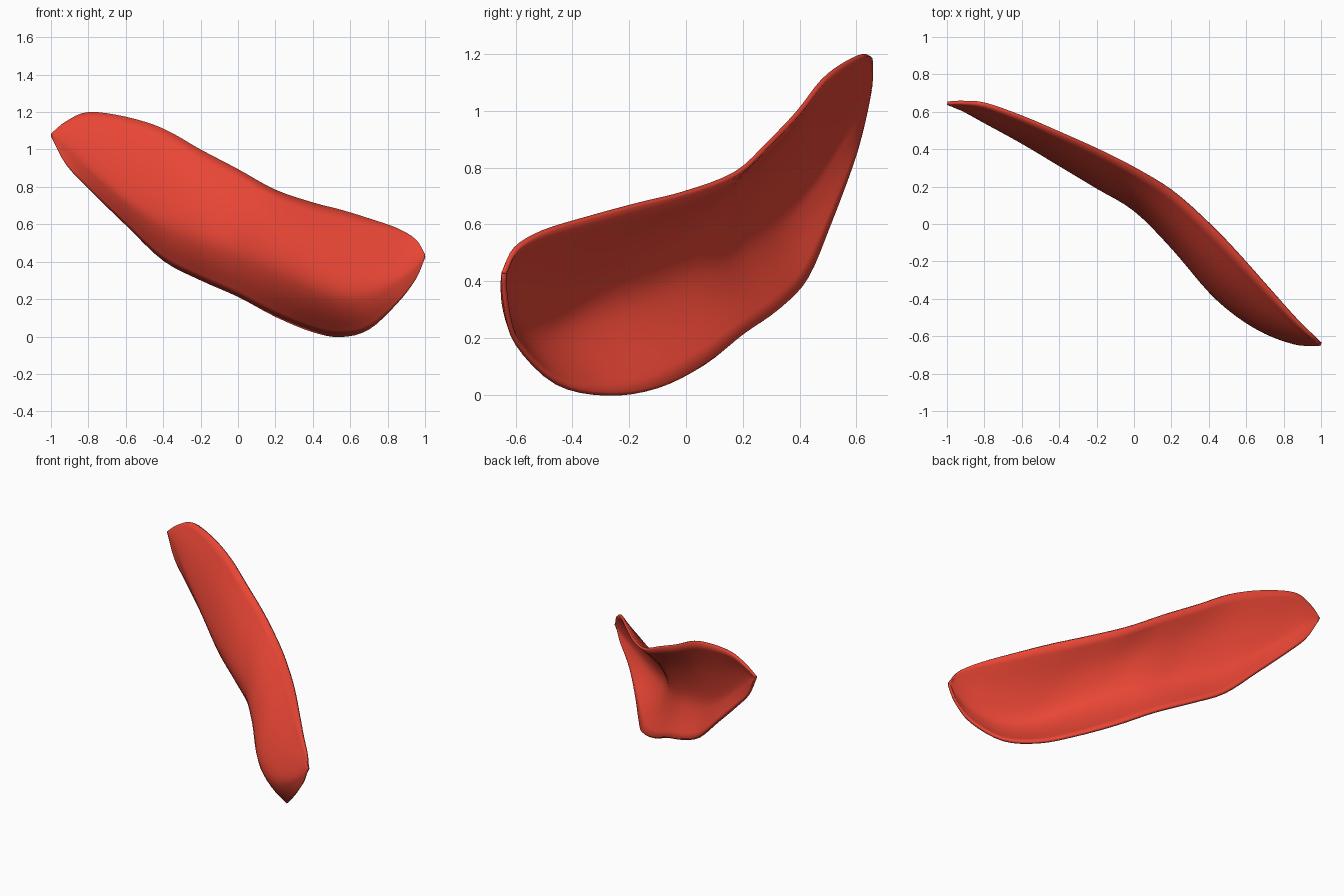
import bpy
from mathutils import Vector

if "Cube" in bpy.data.objects:
    bpy.data.objects.remove(bpy.data.objects["Cube"])

# Cross-sections along x: top edge (y, z), front bulge (y, z), bottom edge (y, z)
SECTIONS = [
    (-1.00, 0.640, 1.085, 0.637, 1.08, 0.639, 1.070),
    (-0.92, 0.643, 1.150, 0.605, 1.03, 0.605, 0.920),
    (-0.80, 0.633, 1.200, 0.540, 0.93, 0.570, 0.790),
    (-0.60, 0.563, 1.175, 0.430, 0.77, 0.500, 0.595),
    (-0.40, 0.478, 1.112, 0.310, 0.65, 0.420, 0.405),
    (-0.20, 0.390, 1.000, 0.190, 0.57, 0.325, 0.300),
    (0.00, 0.290, 0.895, 0.070, 0.49, 0.200, 0.212),
    (0.20, 0.170, 0.785, -0.130, 0.40, 0.065, 0.105),
    (0.40, -0.008, 0.717, -0.365, 0.31, -0.100, 0.023),
    (0.55, -0.165, 0.678, -0.495, 0.27, -0.280, -0.003),
    (0.70, -0.335, 0.632, -0.585, 0.28, -0.460, 0.037),
    (0.85, -0.505, 0.580, -0.640, 0.33, -0.600, 0.175),
    (0.95, -0.605, 0.520, -0.652, 0.385, -0.640, 0.305),
    (1.00, -0.645, 0.440, -0.650, 0.43, -0.650, 0.420),
]


def smooth_path(pts, steps):
    """Catmull-Rom curve through the points."""
    ext = [pts[0] * 2 - pts[1]] + pts + [pts[-1] * 2 - pts[-2]]
    out = []
    for a, b, c, d in zip(ext, ext[1:], ext[2:], ext[3:]):
        for k in range(steps):
            t = k / steps
            out.append(0.5 * (2 * b + (c - a) * t + (2 * a - 5 * b + 4 * c - d) * t * t
                              + (3 * b - a - 3 * c + d) * t ** 3))
    return out + [pts[-1]]


def cupped_section(x, yt, zt, ym, zm, yb, zb):
    """C-shaped slice from the top edge, around the front bulge, to the bottom edge."""
    top, mid, bot = Vector((x, yt, zt)), Vector((x, ym, zm)), Vector((x, yb, zb))
    upper = top.lerp(mid, 0.5) + Vector((0, 0.15 * (ym - yt), 0))
    lower = mid.lerp(bot, 0.5) + Vector((0, 0.26 * (ym - yb), 0))
    return smooth_path([top, upper, mid, lower, bot], 4)


# Petal shell: loft the slices smoothly along the length
slices = [cupped_section(*s) for s in SECTIONS]
rails = [smooth_path(list(r), 4) for r in zip(*slices)]
n = len(rails[0])
verts = [p for r in rails for p in r]
faces = [(j * n + i, (j + 1) * n + i, (j + 1) * n + i + 1, j * n + i + 1)
         for j in range(len(rails) - 1) for i in range(n - 1)]
mesh = bpy.data.meshes.new("petal")
mesh.from_pydata(verts, [], faces)
petal = bpy.data.objects.new("petal", mesh)
bpy.context.collection.objects.link(petal)

# Thin wall, grown towards the hollow side
wall = petal.modifiers.new("wall", 'SOLIDIFY')
wall.thickness = 0.018
wall.offset = -1

# Red colour and smooth shading
red = bpy.data.materials.new("red")
red.diffuse_color = (0.8, 0.06, 0.035, 1)
red.use_nodes = True
red.node_tree.nodes["Principled BSDF"].inputs["Base Color"].default_value = red.diffuse_color
mesh.materials.append(red)
bpy.context.view_layer.objects.active = petal
petal.select_set(True)
bpy.ops.object.shade_smooth_by_angle(angle=0.9)
